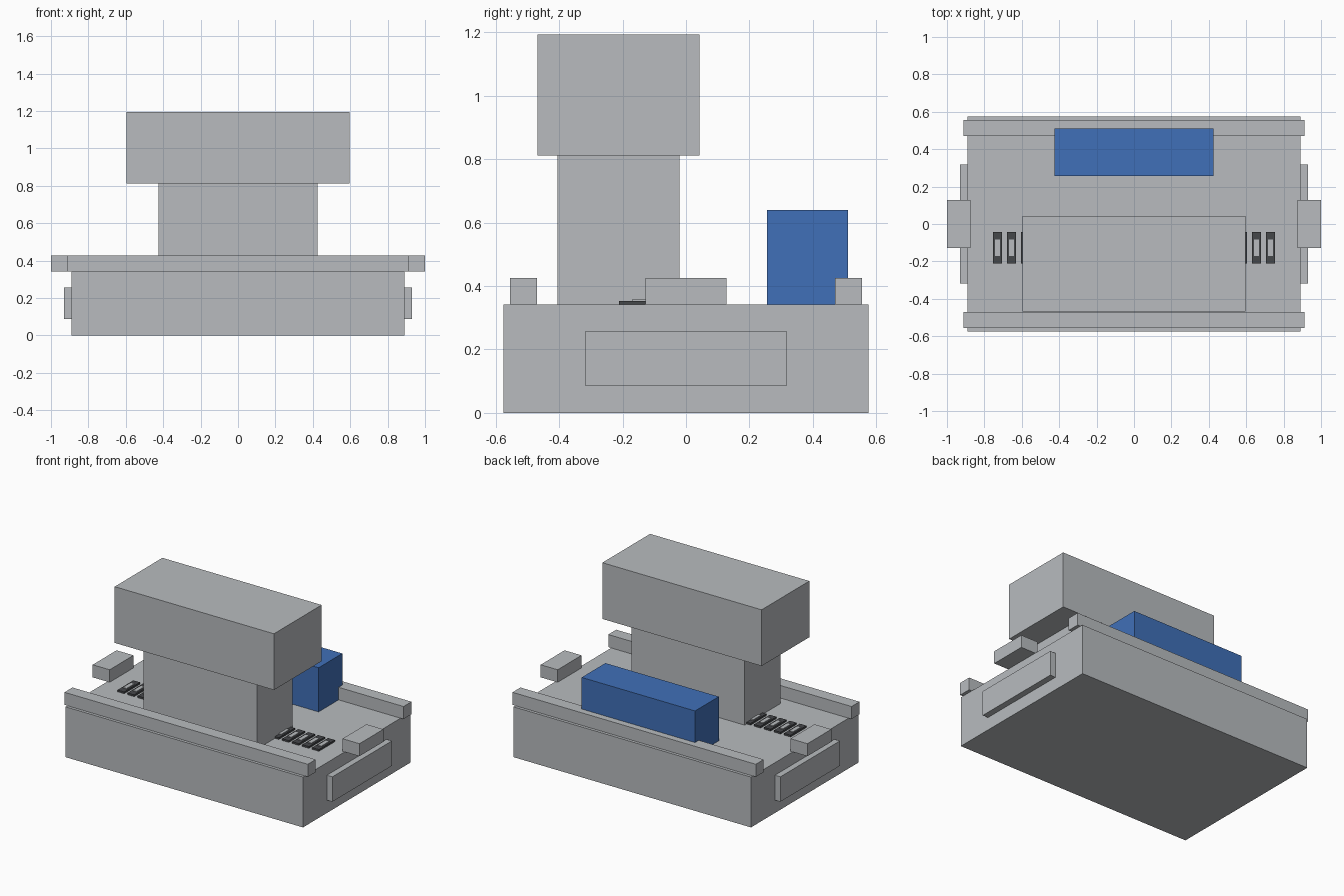
import bpy

cube = bpy.data.objects.get("Cube")
if cube:
    bpy.data.objects.remove(cube, do_unlink=True)


def material(name, rgb):
    m = bpy.data.materials.new(name)
    m.use_nodes = True
    m.diffuse_color = (*rgb, 1)
    bsdf = next(n for n in m.node_tree.nodes if n.type == 'BSDF_PRINCIPLED')
    bsdf.inputs["Base Color"].default_value = (*rgb, 1)
    return m


GREY = material("light grey", (0.48, 0.50, 0.52))
BLUE = material("blue", (0.051, 0.162, 0.479))
DARK = material("dark grey", (0.06, 0.063, 0.068))


def box(name, x, y, z, mat):
    """Box spanning the given (min, max) ranges."""
    spans = (x, y, z)
    bpy.ops.mesh.primitive_cube_add(size=1, location=[(a + b) / 2 for a, b in spans])
    ob = bpy.context.object
    ob.name = ob.data.name = name
    ob.scale = [b - a for a, b in spans]
    bpy.ops.object.transform_apply(location=False, rotation=False, scale=True)
    ob.data.materials.append(mat)
    return ob


DECK, RAIL_TOP = 0.341, 0.426

# Main body: base, column, head and rear blue unit
box("base", (-0.89, 0.89), (-0.575, 0.575), (0, DECK), GREY)
box("column", (-0.425, 0.425), (-0.405, -0.021), (DECK, 0.812), GREY)
box("head", (-0.597, 0.597), (-0.468, 0.043), (0.812, 1.193), GREY)
box("rear_unit", (-0.425, 0.425), (0.256, 0.51), (DECK, 0.64), BLUE)

# Rails along the front and back edges
box("front_rail", (-0.912, 0.912), (-0.555, -0.47), (DECK, RAIL_TOP), GREY)
box("back_rail", (-0.912, 0.912), (0.47, 0.555), (DECK, RAIL_TOP), GREY)

# Parts repeated on both sides
for side, s in (("left", 1), ("right", -1)):
    def span(a, b):
        return tuple(sorted((s * a, s * b)))

    box(f"{side}_side_block", span(0.873, 1.0), (-0.128, 0.128), (DECK, RAIL_TOP), GREY)
    box(f"{side}_side_panel", span(0.88, 0.931), (-0.319, 0.319), (0.087, 0.256), GREY)

    # Row of switches running outward from the column
    for i in range(5):
        c = 0.73 - 0.075 * i
        box(f"{side}_switch_frame_{i + 1}", span(c - 0.025, c + 0.025),
            (-0.212, -0.042), (DECK, 0.353), DARK)
        box(f"{side}_switch_key_{i + 1}", span(c - 0.014, c + 0.014),
            (-0.17, -0.084), (0.353, 0.358), GREY)
